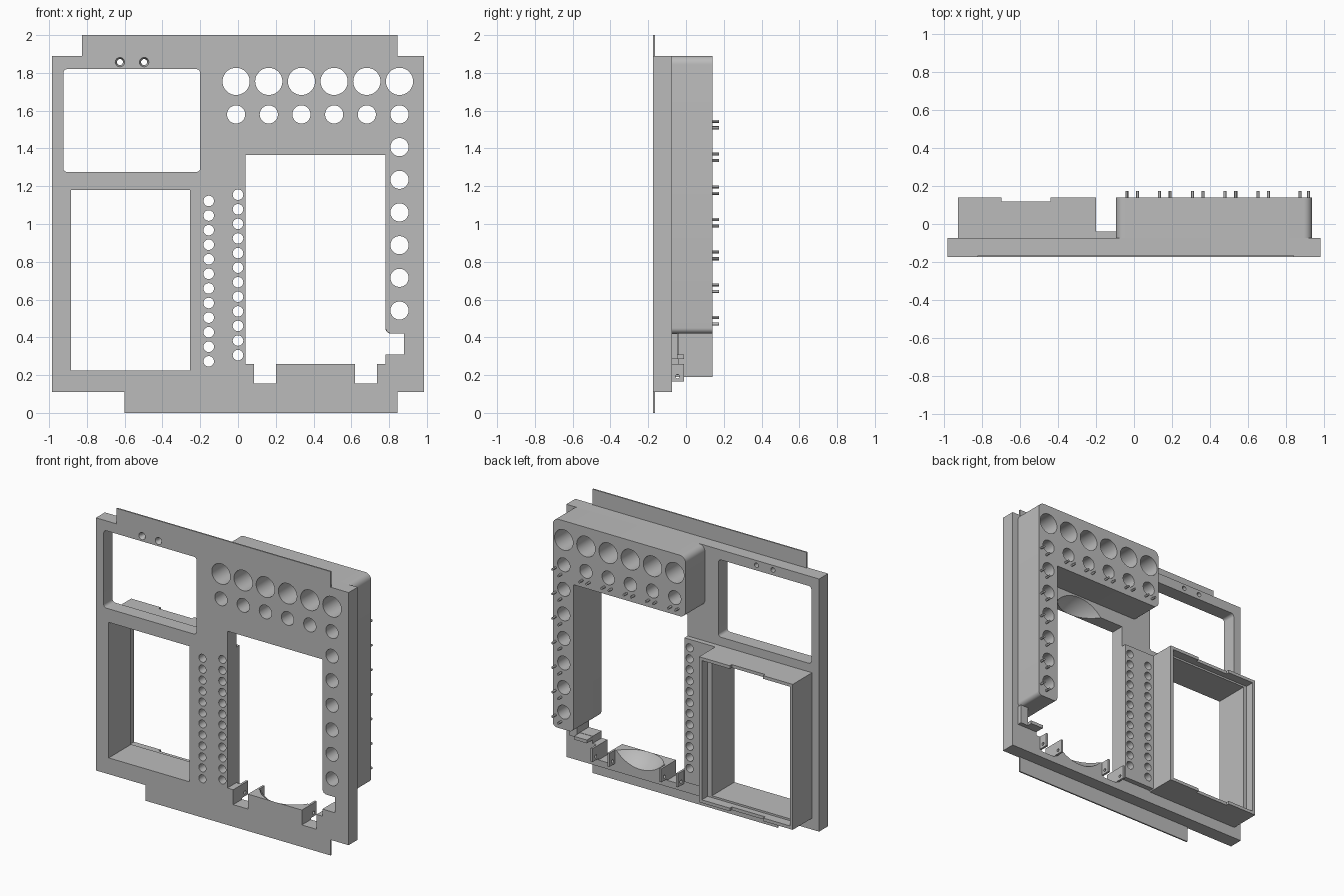
import bpy, bmesh, math
from mathutils import Matrix, Vector

cube = bpy.data.objects.get("Cube")
if cube:
    bpy.data.objects.remove(cube, do_unlink=True)

grey = bpy.data.materials.new("panel grey")
grey.use_nodes = True
grey.diffuse_color = (0.5, 0.5, 0.5, 1)
grey.node_tree.nodes["Principled BSDF"].inputs["Base Color"].default_value = (0.5, 0.5, 0.5, 1)

FRONT, BACK, DEEP = -0.175, -0.075, 0.14   # panel front, panel back, rear of the housings
TURN = Matrix.Rotation(math.pi / 2, 4, 'X')


def make(name, bm):
    bmesh.ops.recalc_face_normals(bm, faces=bm.faces)
    mesh = bpy.data.meshes.new(name)
    bm.to_mesh(mesh)
    bm.free()
    mesh.materials.append(grey)
    obj = bpy.data.objects.new(name, mesh)
    bpy.context.collection.objects.link(obj)
    return obj


def fillet(points, radii):
    """Round each corner of an outline by its radius."""
    out = []
    for i, p in enumerate(points):
        p, r = Vector(p), radii[i]
        if not r:
            out.append(p)
            continue
        a = p + (Vector(points[i - 1]) - p).normalized() * r
        b = p + (Vector(points[(i + 1) % len(points)]) - p).normalized() * r
        centre = a + b - p
        for k in range(9):
            t = k / 8 * math.pi / 2
            out.append(centre + (a - centre) * math.cos(t) + (b - centre) * math.sin(t))
    return out


def prism(name, points, y0, y1, radii=None):
    """Extrude an (x, z) outline along y."""
    if radii:
        points = fillet(points, radii)
    bm = bmesh.new()
    face = bm.faces.new([bm.verts.new((x, y0, z)) for x, z in points])
    top = bmesh.ops.extrude_face_region(bm, geom=[face])["geom"]
    bmesh.ops.translate(bm, vec=(0, y1 - y0, 0),
                        verts=[v for v in top if isinstance(v, bmesh.types.BMVert)])
    return make(name, bm)


def box(name, x0, x1, z0, z1, y0, y1, r=0):
    return prism(name, [(x0, z0), (x1, z0), (x1, z1), (x0, z1)], y0, y1, [r] * 4)


def pegs(name, spots, y0, y1, sides=32, flare=1):
    """Cylinders along y at (x, z, radius); flare scales the front radius."""
    bm = bmesh.new()
    for x, z, r in spots:
        bmesh.ops.create_cone(bm, cap_ends=True, segments=sides, radius1=r * flare, radius2=r,
                              depth=y1 - y0,
                              matrix=Matrix.Translation((x, (y0 + y1) / 2, z)) @ TURN.inverted())
    return make(name, bm)


def ball(name, x, y, z, r):
    bm = bmesh.new()
    bmesh.ops.create_uvsphere(bm, u_segments=48, v_segments=24, radius=r,
                              matrix=Matrix.Translation((x, y, z)))
    return make(name, bm)


def cut(targets, cutter):
    for obj in targets:
        mod = obj.modifiers.new("cut", 'BOOLEAN')
        mod.operation, mod.solver, mod.object = 'DIFFERENCE', 'EXACT', cutter
        bpy.context.view_layer.objects.active = obj
        bpy.ops.object.modifier_apply(modifier=mod.name)
    bpy.data.objects.remove(cutter, do_unlink=True)


# Main panel with its thin mounting lips
panel = box("panel", -0.985, 0.985, 0.11, 1.89, FRONT, BACK)
box("top_lip", -0.825, 0.845, 1.89, 2.0, FRONT, -0.165)
box("bottom_lip", -0.6, 0.845, 0, 0.11, FRONT, -0.165)

# L-shaped button housing, small-hole strip and rear frame
housing = prism("button_housing",
                [(-0.095, 1.46), (0.78, 1.46), (0.78, 0.42), (0.94, 0.42), (0.94, 1.89), (-0.095, 1.89)],
                BACK, DEEP, [0.045, 0, 0.03, 0.03, 0.045, 0.045])
strip = box("lamp_strip", -0.2, 0.04, 0.2, 1.215, BACK, -0.04)
frame = box("rear_frame", -0.93, -0.2, 0.19, 1.215, BACK, DEEP)

# Large opening with hinge notches along the bottom
notch = [(0.085, 0.26), (0.085, 0.155), (0.2, 0.155), (0.2, 0.26)]
opening = [(0.04, 0.26)] + notch + [(x + 0.535, z) for x, z in notch]
opening += [(0.78, 0.26), (0.78, 0.31), (0.88, 0.31), (0.88, 0.42), (0.81, 0.42),
            (0.79, 0.427), (0.78, 0.45), (0.78, 1.365), (0.04, 1.365)]
cut([panel], prism("cutter", opening, -0.3, 0.3))
for z in (0.42, 1.205):
    cut([panel], ball("cutter", 0.41, 0.047, z, 0.274))

# Screen window, and the frame opening with its rear recess and notches
cut([panel], box("cutter", -0.925, -0.2, 1.275, 1.82, -0.3, 0.3, 0.022))
cut([panel, frame], box("cutter", -0.885, -0.255, 0.225, 1.18, -0.3, 0.3))
cut([frame], box("cutter", -0.908, -0.222, 0.212, 1.193, 0.075, 0.3))
cut([frame], prism("cutter", [(-0.7, 0.1), (-0.44, 0.1), (-0.44, 1.3), (-0.7, 1.3)], 0.118, 0.3))

# Button holes: a large row, a small row and a small column
STEP = 0.173
columns = [-0.01 + STEP * i for i in range(6)]
rows = [1.58 - STEP * i for i in range(7)]
spots = [(x, 1.755, 0.072) for x in columns]
spots += [(x, rows[0], 0.048) for x in columns[:5]]
spots += [(columns[5], z, 0.048) for z in rows]
cut([panel, housing], pegs("cutter", spots, -0.3, 0.3, 40))

# Two columns of lamp holes
lamps = [(x, top - 0.0772 * i, 0.028) for x, top in ((-0.155, 1.122), (0, 1.155)) for i in range(12)]
cut([panel, strip], pegs("cutter", lamps, -0.3, 0.3, 24))

# Two countersunk screw holes
screws = [(x, 1.857, 0.016) for x in (-0.625, -0.497)]
cut([panel], pegs("cutter", screws, -0.3, 0.3, 24))
cut([panel], pegs("cutter", screws, -0.18, -0.155, 24, 1.7))

# Contact pins behind the small buttons
pins = [(x + dx, 1.51, 0.008) for x in columns[:5] for dx in (-0.028, 0.028)]
for z in rows:
    pins += [(0.875, z - 0.072, 0.008), (0.92, z - 0.037, 0.008)]
pegs("contact_pins", pins, DEEP - 0.02, 0.175, 12)

# Hinge ears beside the notches, each with a pivot hole
for i, x in enumerate((0.07, 0.2, 0.605, 0.735)):
    ear = box(f"hinge_ear_{i + 1}", x, x + 0.015, 0.165, 0.26, BACK - 0.01, -0.01)
    bm = bmesh.new()
    bmesh.ops.create_cone(bm, cap_ends=True, segments=16, radius1=0.011, radius2=0.011, depth=0.1,
                          matrix=Matrix.Translation((x, -0.045, 0.192)) @ Matrix.Rotation(math.pi / 2, 4, 'Y'))
    cut([ear], make("cutter", bm))

# Latch shelf and its side wall under the housing leg
box("latch_shelf", 0.78, 0.88, 0.285, 0.308, BACK - 0.03, -0.01)
box("latch_wall", 0.88, 0.94, 0.285, 0.42, BACK, -0.045)

# Keep edges crisp and curves smooth
for obj in bpy.context.collection.objects:
    if obj.type == 'MESH' and grey.name in obj.data.materials:
        bpy.ops.object.select_all(action='DESELECT')
        obj.select_set(True)
        bpy.context.view_layer.objects.active = obj
        bpy.ops.object.shade_smooth_by_angle(angle=math.radians(30))
